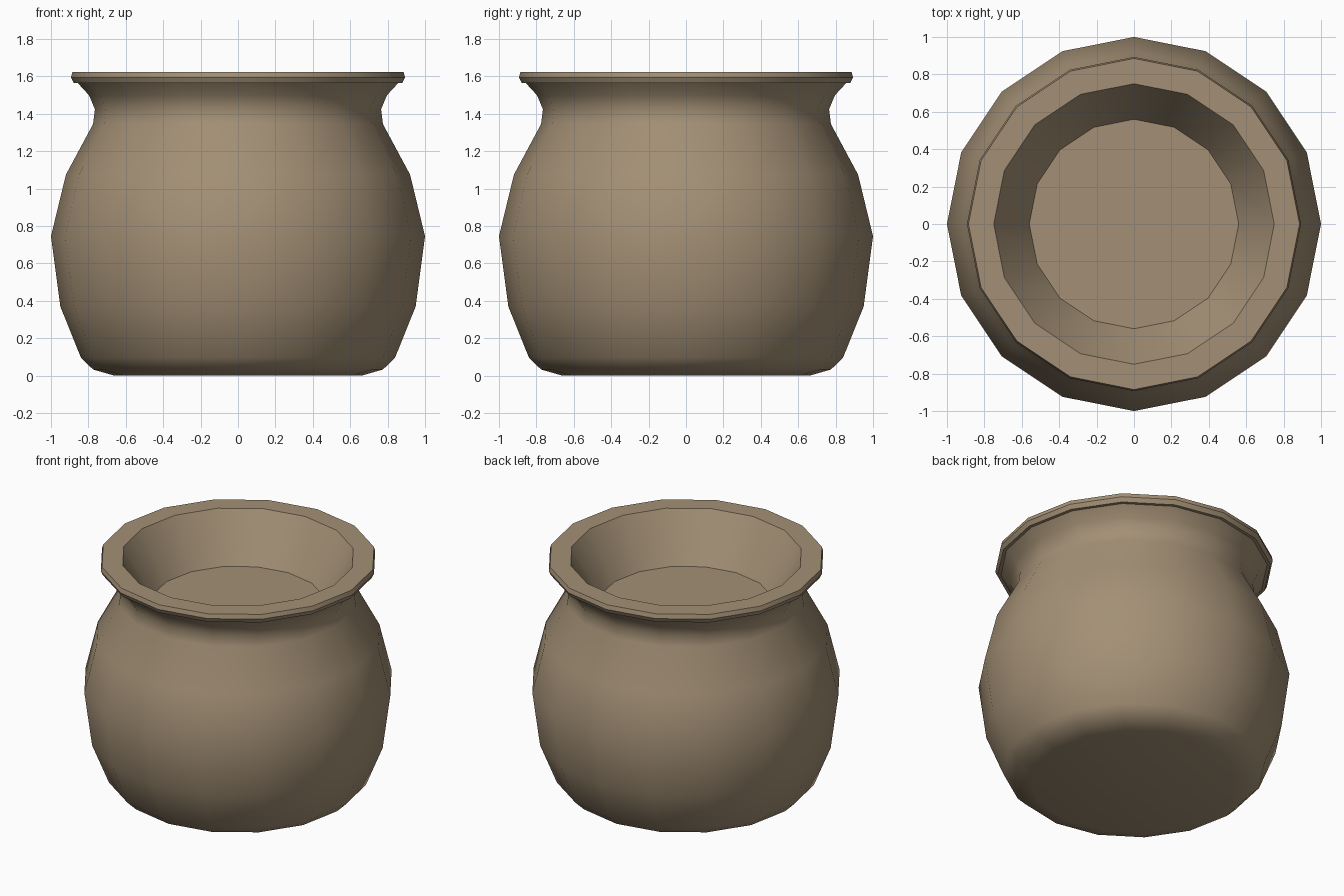
import bpy, bmesh, math

if "Cube" in bpy.data.objects:
    bpy.data.objects.remove(bpy.data.objects["Cube"])

SIDES = 16

clay = bpy.data.materials.new("brown clay")
clay.diffuse_color = (0.37, 0.28, 0.18, 1)
clay.use_nodes = True
clay.node_tree.nodes["Principled BSDF"].inputs["Base Color"].default_value = clay.diffuse_color


def lathe(name, profile, cap_first=False, cap_last=False):
    """Spin a (radius, height) profile around z."""
    bm = bmesh.new()
    rings = []
    for r, z in profile:
        rings.append([bm.verts.new((r * math.cos(i * math.tau / SIDES),
                                    r * math.sin(i * math.tau / SIDES), z))
                      for i in range(SIDES)])
    for a, b in zip(rings, rings[1:]):
        for i in range(SIDES):
            j = (i + 1) % SIDES
            bm.faces.new((a[i], a[j], b[j], b[i]))
    if cap_first:
        bm.faces.new(rings[0][::-1])
    if cap_last:
        bm.faces.new(rings[-1])
    me = bpy.data.meshes.new(name)
    bm.to_mesh(me)
    bm.free()
    me.materials.append(clay)
    ob = bpy.data.objects.new(name, me)
    bpy.context.collection.objects.link(ob)
    bpy.ops.object.select_all(action='DESELECT')
    ob.select_set(True)
    bpy.context.view_layer.objects.active = ob
    bpy.ops.object.shade_smooth_by_angle(angle=math.radians(40))
    return ob


# Pot: base, belly, neck, flared rim, then down the inside to the shallow floor
lathe("pot", [
    (0.66, 0.0), (0.775, 0.033), (0.84, 0.097), (0.95, 0.37), (1.0, 0.745),
    (0.92, 1.075), (0.775, 1.345), (0.765, 1.425), (0.797, 1.50), (0.857, 1.565),
    (0.878, 1.565), (0.893, 1.595), (0.885, 1.625),
    (0.75, 1.625), (0.56, 1.30),
], cap_first=True, cap_last=True)
